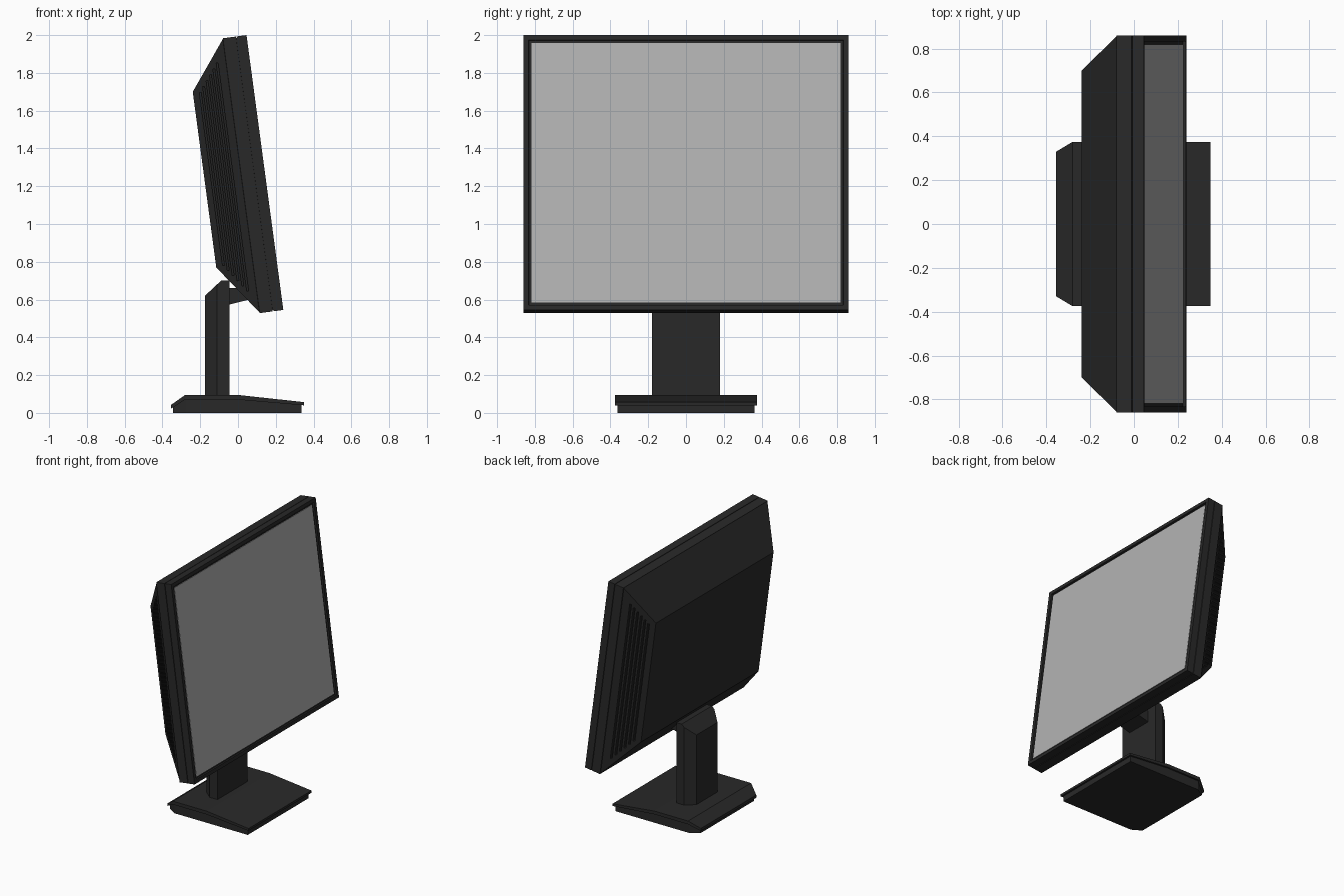
import bpy, bmesh, math
from mathutils import Matrix

if "Cube" in bpy.data.objects:
    bpy.data.objects.remove(bpy.data.objects["Cube"])


def material(name, v):
    m = bpy.data.materials.new(name)
    m.diffuse_color = (v, v, v, 1)
    m.use_nodes = True
    m.node_tree.nodes["Principled BSDF"].inputs["Base Color"].default_value = m.diffuse_color
    return m


DARK = material("dark_plastic", 0.022)
GREY = material("panel_grey", 0.45)
# Monitor frame: x = out of the screen, z = up along the screen, tilted back
TILT = Matrix.Translation((0.24, 0, 0.545)) @ Matrix.Rotation(math.radians(-7.63), 4, 'Y')


def finish(bm, name, mat, matrix):
    bmesh.ops.recalc_face_normals(bm, faces=bm.faces)
    me = bpy.data.meshes.new(name)
    bm.to_mesh(me)
    bm.free()
    me.materials.append(mat)
    ob = bpy.data.objects.new(name, me)
    bpy.context.collection.objects.link(ob)
    ob.matrix_world = matrix
    return ob


def loft(name, stations, mat=DARK, matrix=Matrix(), recess=None):
    """Solid through rectangles along x: (x, half width, bottom, top)."""
    bm = bmesh.new()
    rings = [[bm.verts.new((x, y, z)) for y, z in ((-h, b), (h, b), (h, t), (-h, t))]
             for x, h, b, t in stations]
    for r, q in zip(rings, rings[1:]):
        for i in range(4):
            j = (i + 1) % 4
            bm.faces.new((r[i], r[j], q[j], q[i]))
    bm.faces.new(rings[0][::-1])
    front = bm.faces.new(rings[-1])
    bmesh.ops.recalc_face_normals(bm, faces=bm.faces)
    if recess:
        border, depth = recess
        bmesh.ops.inset_region(bm, faces=[front], thickness=border)
        ring = bmesh.ops.inset_region(bm, faces=[front], thickness=0.002)
        bmesh.ops.translate(bm, verts=front.verts, vec=(-depth, 0, 0))
    return finish(bm, name, mat, matrix)


# Base: thin overhanging cover on a slightly smaller foot
loft("base_cover", [(-0.355, 0.33, 0.022, 0.042), (-0.28, 0.375, 0.07, 0.095),
                    (0.0, 0.375, 0.07, 0.095), (0.35, 0.375, 0.04, 0.057)])
loft("base_foot", [(-0.345, 0.32, 0, 0.03), (-0.275, 0.362, 0, 0.075),
                   (0.0, 0.362, 0, 0.075), (0.335, 0.362, 0, 0.045)])

# Stand column with chamfered back and sloped top, plus neck
loft("column", [(-0.175, 0.125, 0.08, 0.62), (-0.11, 0.18, 0.08, 0.681),
                (-0.09, 0.18, 0.08, 0.70), (-0.045, 0.18, 0.08, 0.70)])
loft("neck", [(-0.06, 0.1, 0.57, 0.66), (0.06, 0.1, 0.6, 0.66)])

# Monitor: rear shell, front bezel with a seam between, screen
shell = loft("rear_shell", [(-0.322, 0.70, 0.27, 1.208), (-0.127, 0.855, 0.004, 1.464),
                            (-0.126, 0.86, 0, 1.468), (-0.057, 0.86, 0, 1.468),
                            (-0.0565, 0.853, 0.007, 1.461), (-0.05, 0.853, 0.007, 1.461)],
             matrix=TILT)
loft("front_bezel", [(-0.053, 0.86, 0, 1.468), (0, 0.86, 0, 1.468)],
     matrix=TILT, recess=(0.038, 0.012))
loft("screen", [(-0.02, 0.819, 0.041, 1.427), (-0.008, 0.819, 0.041, 1.427)], GREY, TILT)

# Vent grooves along both tapered sides
bm = bmesh.new()
for k in range(6):
    t = 0.24 + 0.112 * k
    x, y = -0.127 - 0.195 * t, 0.855 - 0.155 * t
    low, high = 0.27 * t + 0.06, 1.464 - 0.256 * t - 0.06
    for s in (-1, 1):
        bmesh.ops.create_cube(bm, size=1, matrix=Matrix.Translation((x, s * y, (low + high) / 2))
                              @ Matrix.Diagonal((0.01, 0.03, high - low, 1)))
cutter = finish(bm, "vent_cutter", DARK, TILT)
cutter.hide_render = True
cutter.hide_viewport = True
mod = shell.modifiers.new("vents", 'BOOLEAN')
mod.operation = 'DIFFERENCE'
mod.solver = 'EXACT'
mod.object = cutter
